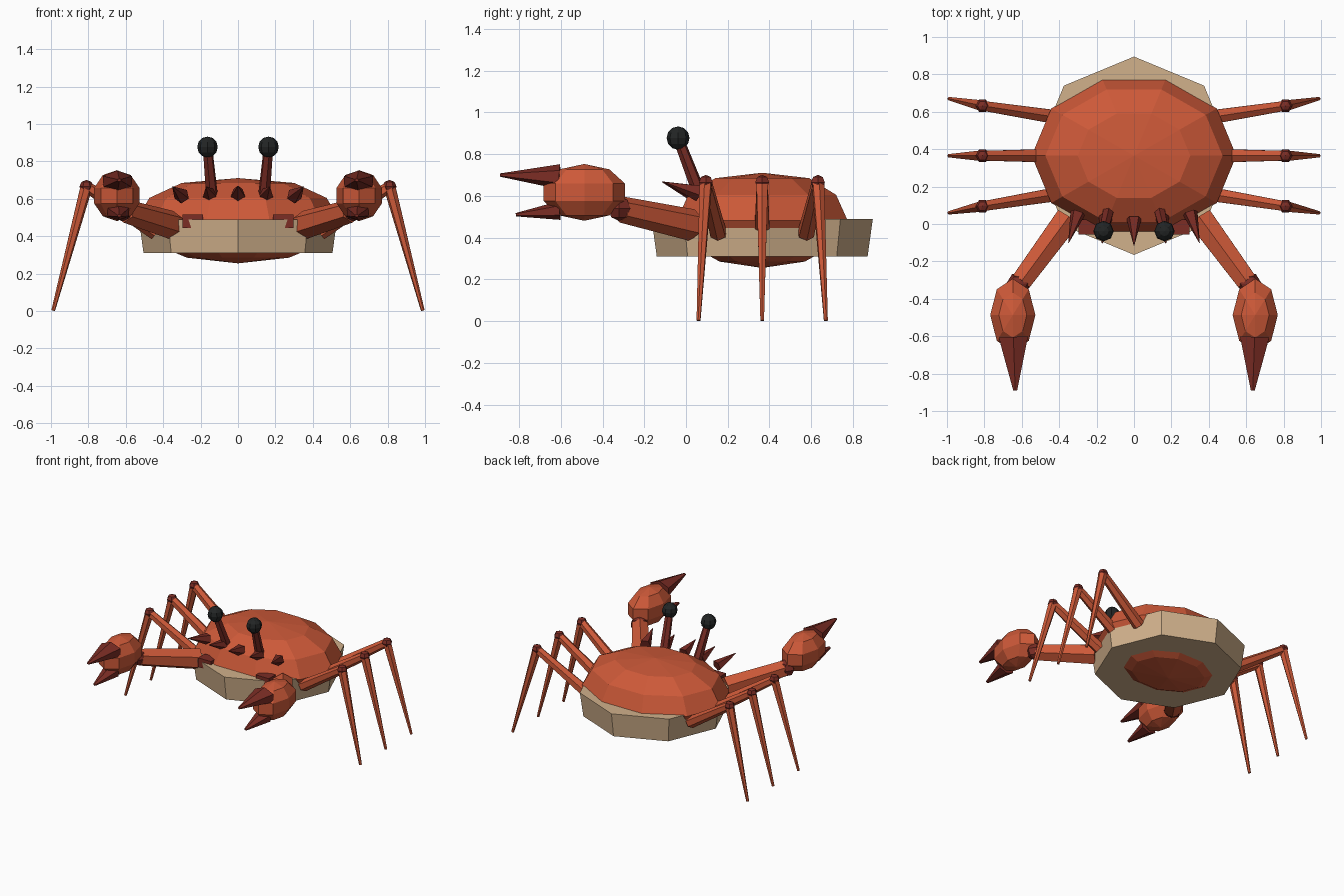
import bpy, bmesh, math
from mathutils import Vector, Matrix

if "Cube" in bpy.data.objects:
    bpy.data.objects.remove(bpy.data.objects["Cube"])


def material(name, color):
    m = bpy.data.materials.new(name)
    m.diffuse_color = (*color, 1)
    m.use_nodes = True
    m.node_tree.nodes["Principled BSDF"].inputs["Base Color"].default_value = m.diffuse_color
    return m


SHELL = material("shell orange", (0.61, 0.10, 0.04))
DARK = material("dark red", (0.20, 0.026, 0.018))
TAN = material("belly tan", (0.64, 0.44, 0.26))
BLACK = material("eye black", (0.016, 0.018, 0.018))


def finish(bm, name, mat):
    bmesh.ops.recalc_face_normals(bm, faces=bm.faces)
    me = bpy.data.meshes.new(name)
    bm.to_mesh(me)
    bm.free()
    me.materials.append(mat)
    ob = bpy.data.objects.new(name, me)
    bpy.context.collection.objects.link(ob)
    return ob


def ball(name, center, size, mat, segs=8, rings=5):
    """Faceted ellipsoid with a vertex on its y axis."""
    bm = bmesh.new()
    bmesh.ops.create_uvsphere(bm, u_segments=segs, v_segments=rings, radius=1)
    m = (Matrix.Translation(center) @ Matrix.Diagonal((*size, 1))
         @ Matrix.Rotation(math.pi / 2, 4, 'Z'))
    bm.transform(m)
    return finish(bm, name, mat)


def limb(name, a, b, r1, r2, mat, sides=6, wide=1.0):
    """Tapered prism from a to b; wide stretches it horizontally."""
    a, b = Vector(a), Vector(b)
    z = (b - a).normalized()
    x = z.cross(Vector((0, 0, 1))).normalized()
    y = z.cross(x)
    bm = bmesh.new()
    bmesh.ops.create_cone(bm, cap_ends=True, segments=sides,
                          radius1=r1, radius2=r2, depth=(b - a).length)
    bm.transform(Matrix.Diagonal((wide, 1, 1, 1)))
    rot = Matrix((x, y, z)).transposed().to_4x4()
    bm.transform(Matrix.Translation((a + b) / 2) @ rot)
    return finish(bm, name, mat)


# Shell: ten-sided dome, its upper rings slightly fuller
shell = ball("shell", (0, 0.365, 0.483), (0.547, 0.43, 0.228), SHELL, 10, 6)
for v in shell.data.vertices:
    h = (v.co.z - 0.483) / 0.228
    if 0.8 < h < 0.95:
        v.co.x *= 1.1
        v.co.y = 0.365 + (v.co.y - 0.365) * 1.1
        v.co.z = 0.685
    elif 0.4 < h < 0.6:
        v.co.z = 0.605

# Belly rim: octagonal tapered plate
bm = bmesh.new()
bmesh.ops.create_cone(bm, cap_ends=True, segments=8, radius1=0.505,
                      radius2=0.53, depth=0.18)
bmesh.ops.translate(bm, verts=bm.verts, vec=(0, 0.365, 0.40))
finish(bm, "belly_rim", TAN)

# Middle shell spike
limb("spike_middle", (0, 0.03, 0.62), (0, -0.115, 0.668), 0.042, 0.002, DARK, 5)

for s, side in ((-1, "left"), (1, "right")):
    # Walking legs: upper segment, knee, lower segment
    for pos, root_y, knee_y, foot_y in (("front", 0.155, 0.095, 0.06),
                                        ("middle", 0.365, 0.365, 0.365),
                                        ("back", 0.575, 0.632, 0.67)):
        knee = (s * 0.81, knee_y, 0.665)
        limb(f"{pos}_leg_upper_{side}", (s * 0.44, root_y, 0.42), knee,
             0.042, 0.03, SHELL)
        ball(f"{pos}_knee_{side}", knee, (0.038, 0.038, 0.036), DARK, 6, 4)
        limb(f"{pos}_leg_lower_{side}", knee, (s * 0.988, foot_y, 0.003),
             0.032, 0.01, SHELL)

    # Claw arm, wrist and palm
    limb(f"claw_arm_{side}", (s * 0.355, 0.03, 0.46), (s * 0.605, -0.31, 0.535),
         0.077, 0.063, SHELL)
    ball(f"claw_wrist_{side}", (s * 0.617, -0.32, 0.54), (0.067, 0.062, 0.06),
         DARK, 6, 4)
    ball(f"claw_palm_{side}", (s * 0.648, -0.487, 0.617), (0.127, 0.205, 0.136),
         SHELL, 8, 5)

    # Pincer fingers
    limb(f"pincer_upper_{side}", (s * 0.645, -0.605, 0.692),
         (s * 0.635, -0.89, 0.70), 0.06, 0.008, DARK, 6, 1.5)
    limb(f"pincer_lower_{side}", (s * 0.64, -0.605, 0.53),
         (s * 0.635, -0.815, 0.51), 0.045, 0.008, DARK, 6, 1.5)

    # Eye stalk and eye
    eye = (s * 0.163, -0.038, 0.877)
    limb(f"eye_stalk_{side}", (s * 0.135, 0.08, 0.57), eye, 0.034, 0.026, DARK)
    ball(f"eye_{side}", eye, (0.055, 0.055, 0.056), BLACK, 8, 6)

    # Side shell spikes
    limb(f"spike_inner_{side}", (s * 0.15, 0.04, 0.62),
         (s * 0.17, -0.105, 0.665), 0.04, 0.002, DARK, 5)
    limb(f"spike_outer_{side}", (s * 0.30, 0.06, 0.615),
         (s * 0.35, -0.10, 0.665), 0.042, 0.002, DARK, 5)

    # Mouth plate
    bm = bmesh.new()
    bmesh.ops.create_cube(bm, size=1)
    bm.transform(Matrix.Translation((s * 0.243, -0.015, 0.48))
                 @ Matrix.Diagonal((0.11, 0.08, 0.07, 1)))
    finish(bm, f"mouth_plate_{side}", DARK)
